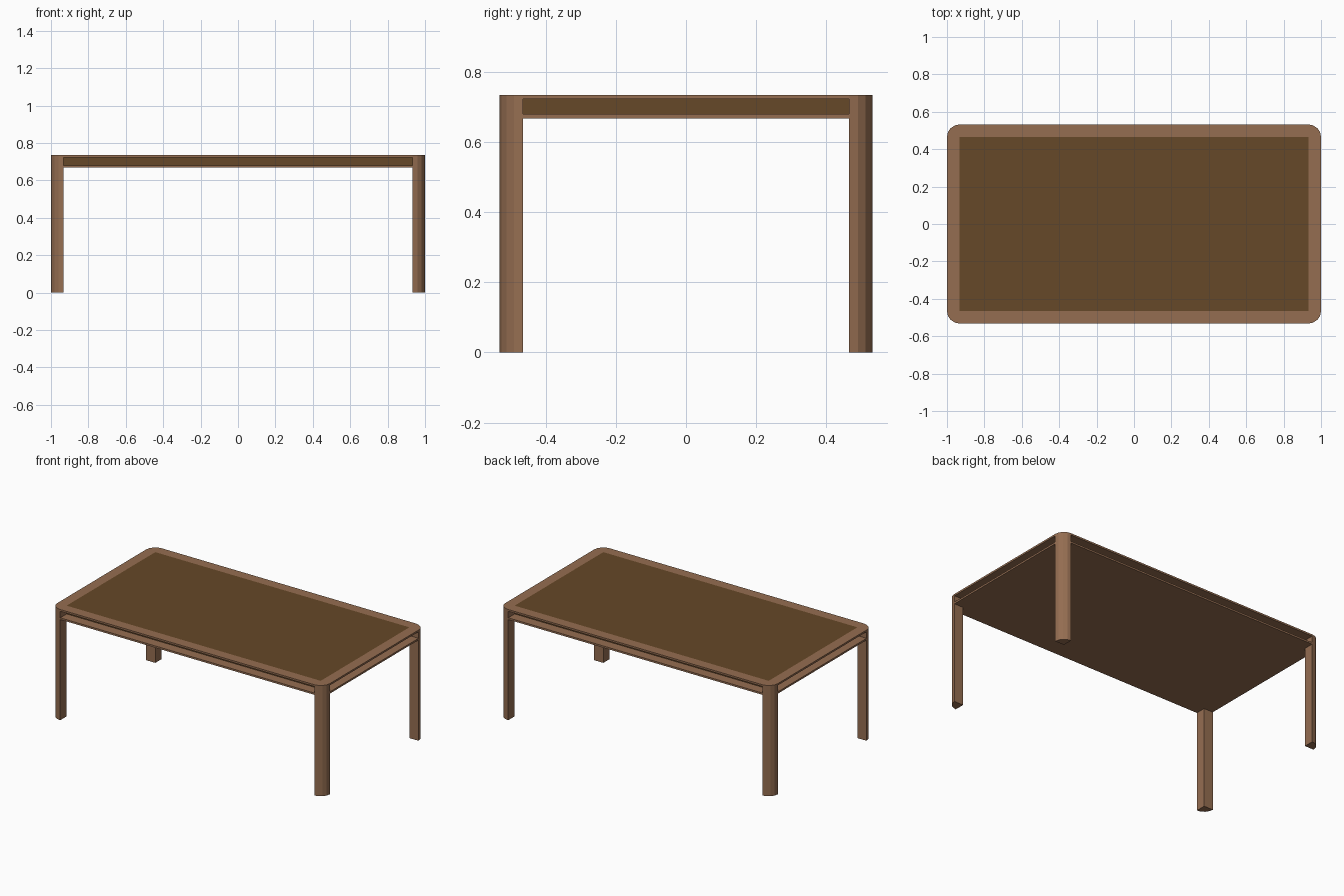
import bpy, bmesh, math

if "Cube" in bpy.data.objects:
    bpy.data.objects.remove(bpy.data.objects["Cube"])

X, Y, H = 1.0, 0.532, 0.735     # half length, half width, height
W = 0.067                       # leg and rail width
LIP = 0.012                     # thickness of top frame and bottom board
Z0 = 0.668                      # underside of the top
IX, IY = X - W, Y - W


def material(name, rgb):
    m = bpy.data.materials.new(name)
    m.diffuse_color = (*rgb, 1)
    m.use_nodes = True
    m.node_tree.nodes["Principled BSDF"].inputs["Base Color"].default_value = m.diffuse_color
    return m


wood = material("wood", (0.30, 0.155, 0.083))
dark = material("dark_wood", (0.133, 0.065, 0.021))


def prism(name, outline, z0, z1, mat):
    bm = bmesh.new()
    face = bm.faces.new([bm.verts.new((x, y, z0)) for x, y in outline])
    top = bmesh.ops.extrude_face_region(bm, geom=[face])["geom"]
    bmesh.ops.translate(bm, vec=(0, 0, z1 - z0),
                        verts=[v for v in top if isinstance(v, bmesh.types.BMVert)])
    bmesh.ops.recalc_face_normals(bm, faces=bm.faces)
    mesh = bpy.data.meshes.new(name)
    bm.to_mesh(mesh)
    bm.free()
    mesh.materials.append(mat)
    ob = bpy.data.objects.new(name, mesh)
    bpy.context.collection.objects.link(ob)
    return ob


def rect(x0, y0, x1, y1):
    return [(x0, y0), (x1, y0), (x1, y1), (x0, y1)]


# legs: square inside, quarter-round outer corner
arc = [(W * math.cos(i * math.pi / 8), W * math.sin(i * math.pi / 8)) for i in range(5)]
for sy, row in ((-1, "front"), (1, "back")):
    for sx, side in ((-1, "left"), (1, "right")):
        outline = [(sx * (IX + x), sy * (IY + y)) for x, y in [(0, 0)] + arc]
        prism(f"{row}_{side}_leg", outline, 0, H, wood)

# top frame strips between the legs
for s, name in ((-1, "front"), (1, "back")):
    prism(f"{name}_frame_strip", rect(-IX, s * IY, IX, s * Y), H - LIP, H, wood)
for s, name in ((-1, "left"), (1, "right")):
    prism(f"{name}_frame_strip", rect(s * IX, -IY, s * X, IY), H - LIP, H, wood)

# bottom board, notched around the legs
cross = [(-IX, -Y), (IX, -Y), (IX, -IY), (X, -IY), (X, IY), (IX, IY),
         (IX, Y), (-IX, Y), (-IX, IY), (-X, IY), (-X, -IY), (-IX, -IY)]
prism("bottom_board", cross, Z0, Z0 + LIP, wood)

# dark core panel, flush with the frame and set back behind the side grooves
prism("core_panel", rect(-IX, -IY, IX, IY), Z0 + LIP, H, dark)
